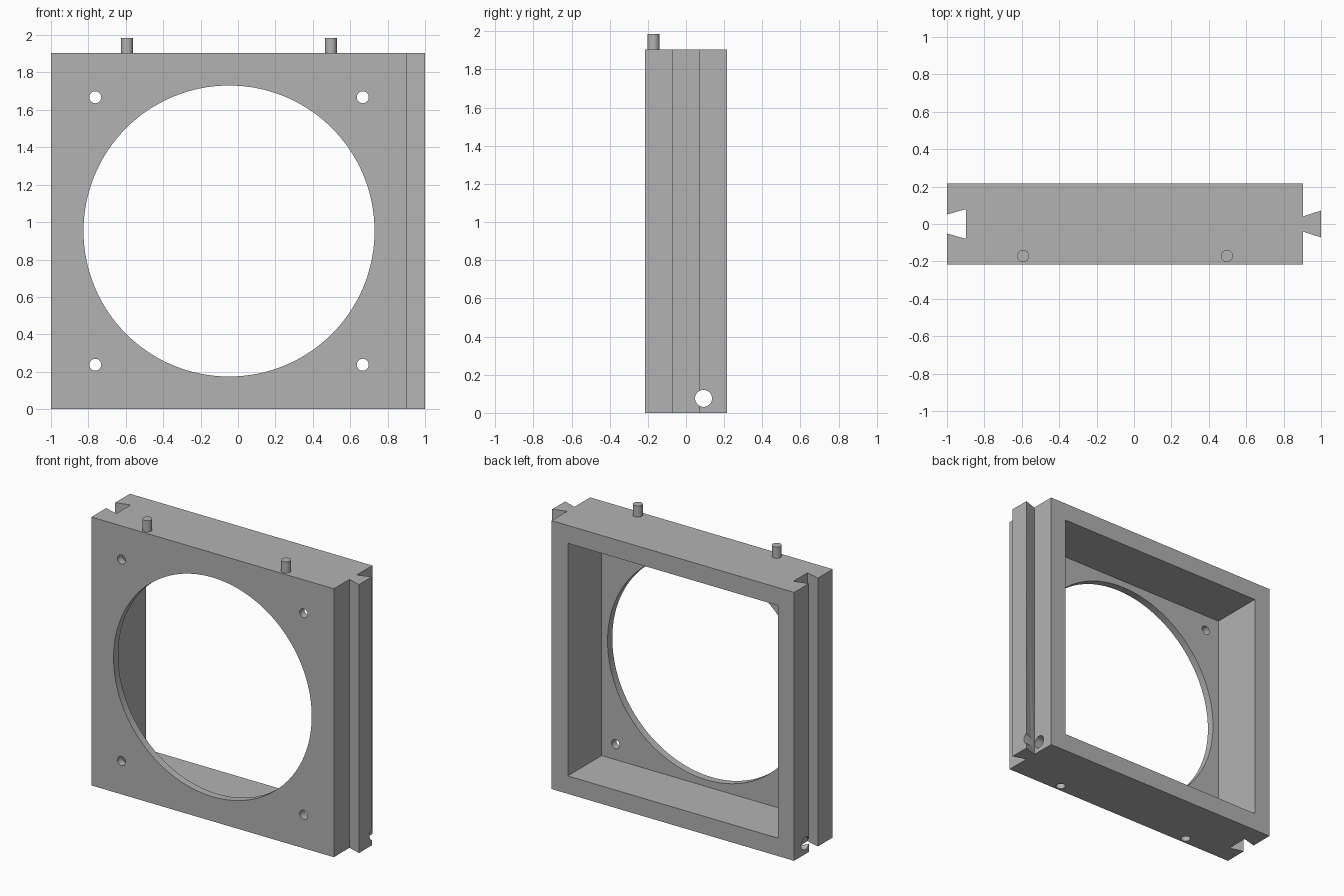
import bpy, bmesh
from math import pi
from mathutils import Matrix, Vector

if "Cube" in bpy.data.objects:
    bpy.data.objects.remove(bpy.data.objects["Cube"], do_unlink=True)

SIZE = 1.905                    # width and height of the square frame
LEFT, RIGHT = -1.0, 0.904       # frame sides, without the tongue
MID_X, MID_Z = -0.048, SIZE / 2
HALF = 0.216                    # half the depth
WALL, PLATE = 0.127, 0.053      # rim walls and front plate
PIN_X, PIN_Y, PIN_R = 0.545, -0.171, 0.032

grey = bpy.data.materials.new("light_grey")
grey.use_nodes = True
grey.diffuse_color = (0.448, 0.448, 0.448, 1)
grey.node_tree.nodes["Principled BSDF"].inputs["Base Color"].default_value = grey.diffuse_color


def add_object(name, bm):
    bmesh.ops.recalc_face_normals(bm, faces=bm.faces)
    mesh = bpy.data.meshes.new(name)
    bm.to_mesh(mesh)
    bm.free()
    mesh.materials.append(grey)
    obj = bpy.data.objects.new(name, mesh)
    bpy.context.collection.objects.link(obj)
    return obj


def cylinder(name, centre, radius, length, axis, sides=32):
    bm = bmesh.new()
    turn = {"x": Matrix.Rotation(pi / 2, 4, "Y"),
            "y": Matrix.Rotation(pi / 2, 4, "X"),
            "z": Matrix.Identity(4)}[axis]
    bmesh.ops.create_cone(bm, cap_ends=True, segments=sides, radius1=radius,
                          radius2=radius, depth=length,
                          matrix=Matrix.Translation(centre) @ turn)
    return add_object(name, bm)


def box(name, low, high):
    bm = bmesh.new()
    low, high = Vector(low), Vector(high)
    bmesh.ops.create_cube(bm, size=1, matrix=Matrix.Translation((low + high) / 2)
                          @ Matrix.Diagonal((*(high - low), 1)))
    return add_object(name, bm)


def smooth(obj):
    bpy.ops.object.select_all(action="DESELECT")
    obj.select_set(True)
    bpy.context.view_layer.objects.active = obj
    bpy.ops.object.shade_smooth_by_angle(angle=pi / 6)


# Frame block: plan outline with dovetail tongue and groove, mirrored front to back
half_plan = [(LEFT + 0.101, 0.079), (LEFT, 0.051), (LEFT, HALF),
             (RIGHT, HALF), (RIGHT, 0.041), (1.0, 0.072)]
plan = half_plan + [(x, -y) for x, y in reversed(half_plan)]
bm = bmesh.new()
face = bm.faces.new([bm.verts.new((x, y, 0)) for x, y in plan])
raised = bmesh.ops.extrude_face_region(bm, geom=[face])["geom"]
bmesh.ops.translate(bm, vec=(0, 0, SIZE),
                    verts=[v for v in raised if isinstance(v, bmesh.types.BMVert)])
frame = add_object("frame", bm)

# Cutters: rear cavity, round opening, side channel
cutters = [
    box("cavity_cutter", (LEFT + WALL, PLATE - HALF, WALL),
        (RIGHT - WALL, HALF + 0.1, SIZE - WALL)),
    cylinder("opening_cutter", (MID_X, -HALF, MID_Z), 0.778, 0.3, "y", 128),
    cylinder("channel_cutter", (0, 0.092, 0.076), 0.0445, 2.4, "x"),
]
# Screw holes in the corners, blind pin sockets underneath
for sx in (-1, 1):
    for sz in (-1, 1):
        cutters.append(cylinder("screw_cutter", (MID_X + sx * 0.715, -HALF, MID_Z + sz * 0.715),
                                PIN_R, 0.2, "y"))
    cutters.append(cylinder("socket_cutter", (MID_X + sx * PIN_X, PIN_Y, 0), PIN_R, 0.17, "z"))

for cutter in cutters:
    cutter.hide_render = True
    cut = frame.modifiers.new(cutter.name, "BOOLEAN")
    cut.operation = "DIFFERENCE"
    cut.solver = "EXACT"
    cut.object = cutter

# Bake the cuts and discard the cutters
bpy.context.view_layer.update()
baked = bpy.data.meshes.new_from_object(
    frame.evaluated_get(bpy.context.evaluated_depsgraph_get()))
frame.modifiers.clear()
frame.data = baked
baked.materials.clear()
baked.materials.append(grey)
for polygon in baked.polygons:
    polygon.material_index = 0
for cutter in cutters:
    bpy.data.objects.remove(cutter, do_unlink=True)
smooth(frame)

# Locating pins on the top edge
for side, sx in (("right", -1), ("left", 1)):
    pin = cylinder(side + "_pin", (MID_X + sx * PIN_X, PIN_Y, SIZE + 0.03), PIN_R, 0.1, "z")
    smooth(pin)
